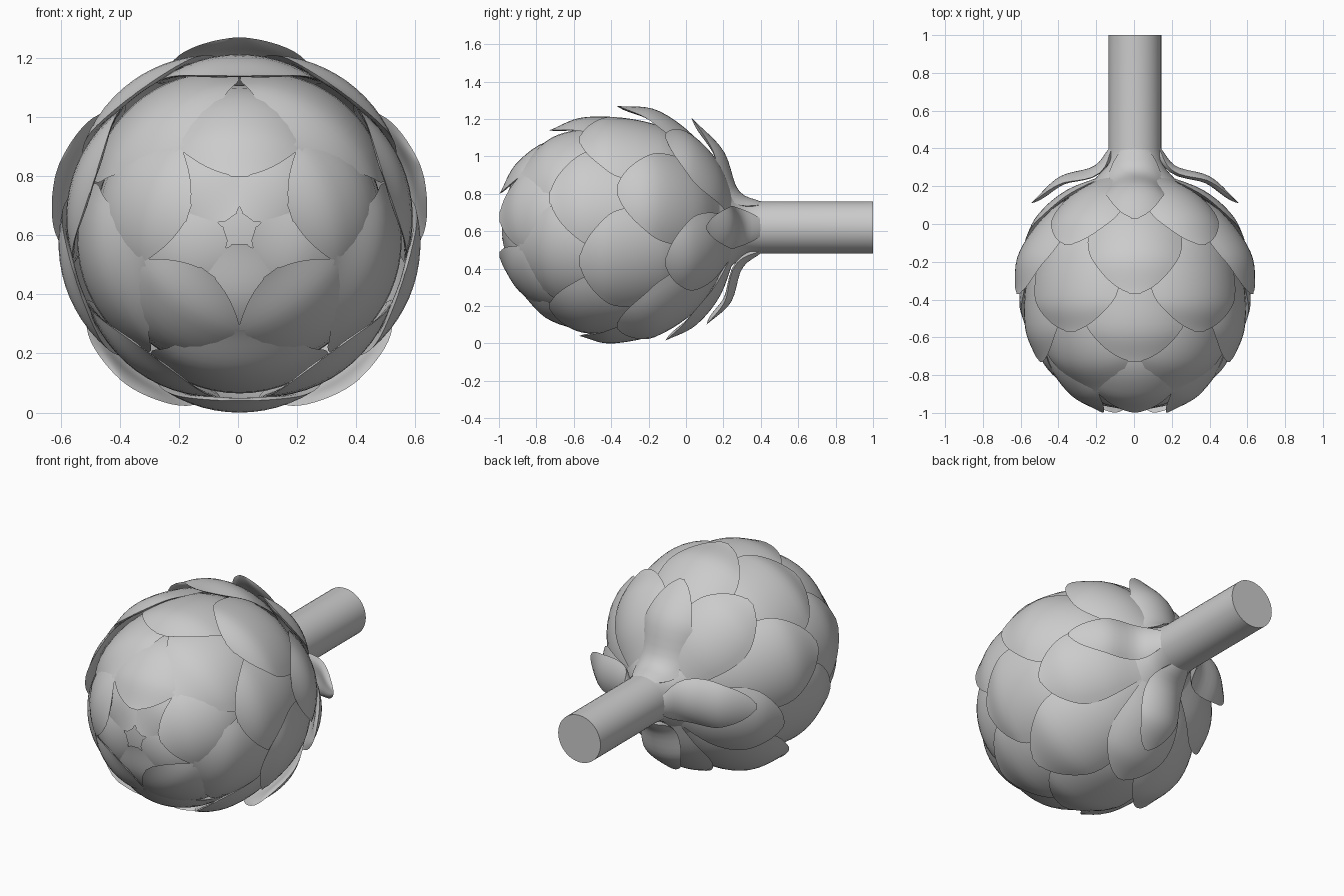
import bpy, bmesh, math
from mathutils import Vector

if "Cube" in bpy.data.objects:
    bpy.data.objects.remove(bpy.data.objects["Cube"])

AX, AZ = 0.005, 0.62          # the vegetable lies along y on this axis


def place(r, y, ang):
    return Vector((AX + r * math.cos(ang), y, AZ + r * math.sin(ang)))


def finish(name, bm, angle=40):
    bmesh.ops.recalc_face_normals(bm, faces=bm.faces)
    me = bpy.data.meshes.new(name)
    bm.to_mesh(me)
    bm.free()
    ob = bpy.data.objects.new(name, me)
    bpy.context.collection.objects.link(ob)
    bpy.ops.object.select_all(action='DESELECT')
    ob.select_set(True)
    bpy.context.view_layer.objects.active = ob
    bpy.ops.object.shade_smooth_by_angle(angle=math.radians(angle))


def lathe(name, profile, n=40):
    bm = bmesh.new()
    rings = [[bm.verts.new(place(r, y, 2 * math.pi * k / n)) for k in range(n)]
             for y, r in profile]
    for a, b in zip(rings, rings[1:]):
        for k in range(n):
            bm.faces.new((a[k], a[(k + 1) % n], b[(k + 1) % n], b[k]))
    bm.faces.new(rings[0])
    bm.faces.new(rings[-1])
    finish(name, bm)


def spline(p, t):
    # Catmull-Rom through four (y, r) points
    q = [Vector(v) for v in p]
    q = [2 * q[0] - q[1]] + q + [2 * q[-1] - q[-2]]
    i = min(int(t * 3), 2)
    f = t * 3 - i
    a, b, c, d = q[i:i + 4]
    return 0.5 * (2 * b + (c - a) * f + (2 * a - 5 * b + 4 * c - d) * f * f
                  + (3 * b - a - 3 * c + d) * f ** 3)


def leaf(name, deg, spine, width, base, bend, rows=20, cols=12, thick=0.04):
    # lens-shaped leaf: spine in the (y, r) plane, bent across by radius bend[0] -> bend[1]
    ang = math.radians(deg)
    side = Vector((-math.sin(ang), 0, math.cos(ang)))
    out = Vector((math.cos(ang), 0, math.sin(ang)))
    bm = bmesh.new()
    top, under = [], []
    for i in range(rows + 1):
        t = math.sin(i / rows * math.pi / 2)
        p = spline(spine, t)
        d = (spline(spine, min(t + 0.01, 1)) - spline(spine, max(min(t, 0.99) - 0.01, 0))).normalized()
        normal = out * -d.x + Vector((0, 1, 0)) * d.y
        if t < 0.52:
            f = base + (1 - base) * math.sin(t / 0.52 * math.pi / 2)
        else:
            f = max(1 - ((t - 0.52) / 0.48) ** 1.9, 0) ** 0.62
        w = width * max(f, 0.12)
        rho = bend[0] + (bend[1] - bend[0]) * t
        a, b = [], []
        for j in range(cols + 1):
            u = 2 * j / cols - 1
            drop = rho - math.sqrt(max(rho * rho - (w * u) ** 2, 0))
            v = place(p.y, p.x, ang) + side * w * u - normal * drop
            a.append(bm.verts.new(v))
            if j in (0, cols) or i == rows:
                b.append(a[-1])      # both skins meet at the thin rim
            else:
                b.append(bm.verts.new(v - normal * thick * (1 - u ** 4) * (1 - t ** 10)))
        top.append(a)
        under.append(b)
    for g in (top, under):
        for a, b in zip(g, g[1:]):
            for j in range(cols):
                bm.faces.new((a[j], a[j + 1], b[j + 1], b[j]))
    bm.faces.new(top[0] + under[0][-2:0:-1])
    finish(name, bm, 50)


# stem and inner heart
lathe("stem", [(1, 0.14), (0.4, 0.14), (0.34, 0.145), (0.29, 0.165), (0.24, 0.21), (0.18, 0.28)])
lathe("heart", [(0.22, 0.15), (0.18, 0.24), (0.1, 0.33), (0.0, 0.41), (-0.15, 0.47),
                (-0.35, 0.49), (-0.55, 0.47), (-0.7, 0.42), (-0.82, 0.34), (-0.90, 0.23),
                (-0.93, 0.16), (-0.95, 0.05)])

# rings of five overlapping leaves: name, first angle, half width, bend, spine from base to tip
rings = [
    ("centre_leaf", 54, 0.22, 0.36, [(-0.45, 0.46), (-0.78, 0.40), (-0.93, 0.26), (-0.985, 0.05)]),
    ("inner_leaf", 90, 0.25, 0.38, [(-0.35, 0.49), (-0.70, 0.475), (-0.90, 0.35), (-0.997, 0.18)]),
    ("front_leaf", 54, 0.30, 0.44, [(-0.20, 0.52), (-0.48, 0.555), (-0.73, 0.495), (-0.89, 0.34)]),
    ("upper_leaf", 90, 0.28, 0.46, [(0.00, 0.45), (-0.25, 0.57), (-0.54, 0.59), (-0.73, 0.52)]),
    ("middle_leaf", 54, 0.28, 0.47, [(0.10, 0.37), (-0.10, 0.55), (-0.39, 0.62), (-0.57, 0.58)]),
    ("lower_leaf", 90, 0.25, 0.42, [(0.20, 0.24), (0.07, 0.46), (-0.15, 0.625), (-0.37, 0.65)]),
    ("back_leaf", 54, 0.21, 0.38, [(0.26, 0.16), (0.18, 0.37), (0.05, 0.525), (-0.11, 0.605)]),
]
for name, start, width, bend, spine in rings:
    for k in range(5):
        leaf(f"{name}_{k + 1}", start + 72 * k, spine, width, 0.55, (bend, bend))

# four loose leaves growing from the stem
top_spine = [(0.40, 0.138), (0.28, 0.20), (0.20, 0.41), (0.03, 0.585)]
side_spine = [(0.40, 0.138), (0.305, 0.22), (0.25, 0.40), (0.11, 0.55)]
under_spine = [(0.40, 0.138), (0.30, 0.22), (0.24, 0.40), (0.11, 0.52)]
for deg, width, spine in [(0, 0.115, side_spine), (90, 0.165, top_spine),
                          (180, 0.14, side_spine), (270, 0.13, under_spine)]:
    leaf(f"stem_leaf_{deg}", deg, spine, width, 0.45, (0.142, 0.30))
